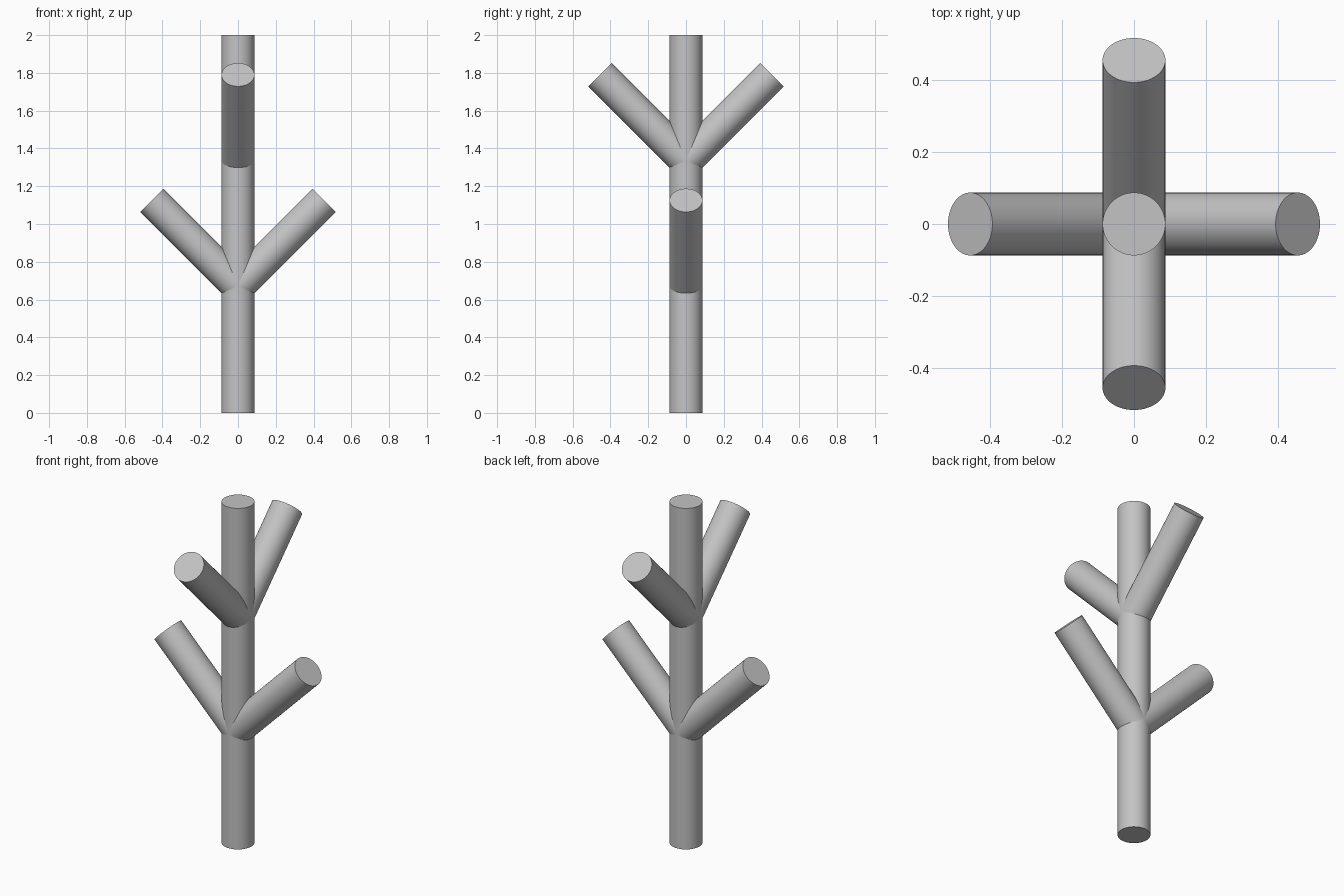
import bpy
from math import radians
from mathutils import Vector

cube = bpy.data.objects.get("Cube")
if cube:
    bpy.data.objects.remove(cube, do_unlink=True)

RADIUS = 0.0873
BRANCH_LENGTH = 0.644

grey = bpy.data.materials.new("plain grey")
grey.use_nodes = True
colour = (0.55, 0.55, 0.55, 1)
grey.diffuse_color = colour
grey.node_tree.nodes["Principled BSDF"].inputs["Base Color"].default_value = colour


def rod(name, start, direction, length):
    """Capped round rod running from start along direction."""
    direction = Vector(direction).normalized()
    bpy.ops.mesh.primitive_cylinder_add(
        vertices=64, radius=RADIUS, depth=length,
        location=Vector(start) + direction * length / 2,
        rotation=direction.to_track_quat('Z', 'Y').to_euler())
    obj = bpy.context.object
    obj.name = name
    obj.data.materials.append(grey)
    bpy.ops.object.shade_smooth_by_angle(angle=radians(30))
    return obj


# Upright trunk
rod("trunk", (0, 0, 0), (0, 0, 1), 2)

# Lower pair spreads sideways, upper pair front and back, all rising at 45 degrees
for name, height, x, y in (("left_branch", 0.67, 1, 0),
                           ("right_branch", 0.67, -1, 0),
                           ("front_branch", 1.335, 0, -1),
                           ("back_branch", 1.335, 0, 1)):
    rod(name, (0, 0, height), (x, y, 1), BRANCH_LENGTH)
